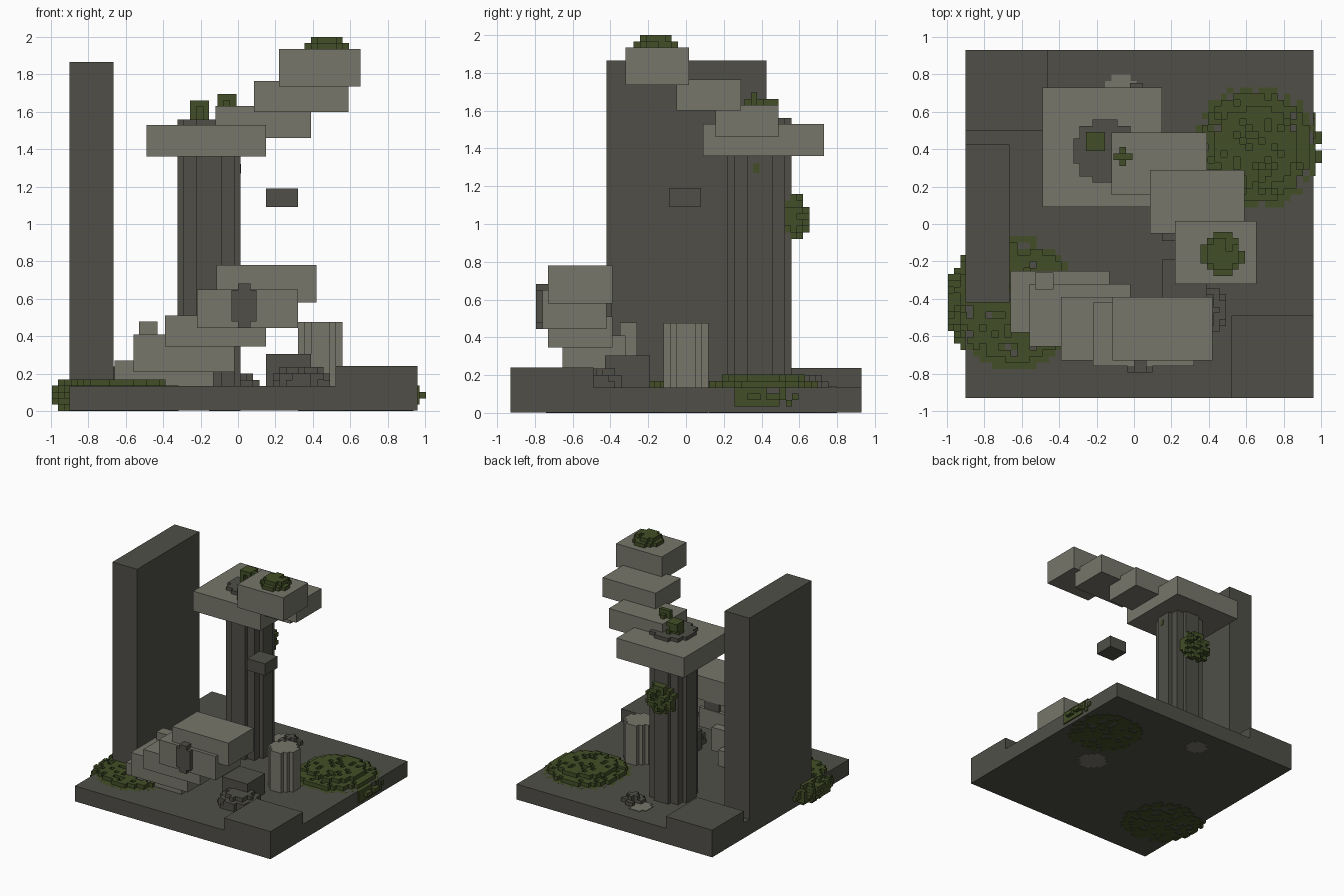
import bpy, bmesh, random
from mathutils import Vector

random.seed(7)
if "Cube" in bpy.data.objects:
    bpy.data.objects.remove(bpy.data.objects["Cube"])

V = 0.0338  # voxel size


def material(name, rgb):
    m = bpy.data.materials.new(name)
    m.use_nodes = True
    m.diffuse_color = (*rgb, 1)
    m.node_tree.nodes["Principled BSDF"].inputs["Base Color"].default_value = (*rgb, 1)
    return m


DARK = material("dark_stone", (0.080, 0.078, 0.064))
LIGHT = material("light_stone", (0.184, 0.181, 0.146))
MOSS = material("moss_green", (0.055, 0.078, 0.021))


def finish(name, bm, mat):
    me = bpy.data.meshes.new(name)
    bm.normal_update()
    bm.to_mesh(me)
    bm.free()
    me.materials.append(mat)
    ob = bpy.data.objects.new(name, me)
    bpy.context.collection.objects.link(ob)
    return ob


def box(name, mat, x, y, z):
    """Box from (min, max) ranges on each axis."""
    bm = bmesh.new()
    bmesh.ops.create_cube(bm, size=1)
    for v in bm.verts:
        v.co = [r[0] + (c + 0.5) * (r[1] - r[0]) for c, r in zip(v.co, (x, y, z))]
    return finish(name, bm, mat)


def voxels(name, mat, cells, origin, size=(V, V, V), merge=False):
    """Exposed faces of a set of integer cells; merge joins coplanar faces."""
    bm = bmesh.new()
    verts = {}

    def vert(p):
        if p not in verts:
            verts[p] = bm.verts.new([o + c * s for o, c, s in zip(origin, p, size)])
        return verts[p]

    for c in sorted(cells):
        for a in range(3):
            u, w = (a + 1) % 3, (a + 2) % 3
            for d in (0, 1):
                n = list(c)
                n[a] += 2 * d - 1
                if tuple(n) in cells:
                    continue
                quad = []
                for du, dw in ((0, 0), (1, 0), (1, 1), (0, 1)):
                    p = list(c)
                    p[a] += d
                    p[u] += du
                    p[w] += dw
                    quad.append(vert(tuple(p)))
                bm.faces.new(quad if d else quad[::-1])
    if merge:
        bmesh.ops.dissolve_limit(bm, angle_limit=0.01, verts=bm.verts[:], edges=bm.edges[:])
    return finish(name, bm, mat)


def drum(name, mat, cx, cy, n, z0, z1):
    """Stepped round column, n voxels across."""
    h = n / 2
    cells = {(i, j, 0) for i in range(n) for j in range(n)
             if (i + 0.5 - h) ** 2 + (j + 0.5 - h) ** 2 <= (h + 0.05) ** 2}
    return voxels(name, mat, cells, (cx - h * V, cy - h * V, z0), (V, V, z1 - z0), True)


def clump(name, mat, centre, radii, keep, zmin=-9, zmax=9):
    """Ragged voxel ellipsoid; keep is the share of cells that remain."""
    n = [int(r / V) + 1 for r in radii]
    cells = set()
    for i in range(-n[0], n[0] + 1):
        for j in range(-n[1], n[1] + 1):
            for k in range(-n[2], n[2] + 1):
                q = sum((c * V / r) ** 2 for c, r in zip((i, j, k), radii))
                z = centre[2] + k * V
                if q <= 1 and zmin <= z - V / 2 and z + V / 2 <= zmax and random.random() < keep:
                    cells.add((i, j, k))
    return voxels(name, mat, cells, Vector(centre) - Vector((V, V, V)) / 2)


# Ground slab, corner slabs and tall wall
box("ground_slab", DARK, (-0.9, 0.96), (-0.93, 0.93), (0.003, 0.135))
box("front_corner_slab", DARK, (0.52, 0.96), (-0.93, -0.49), (0.1, 0.24))
box("back_corner_slab", DARK, (-0.9, -0.46), (0.5, 0.93), (0.1, 0.237))
box("tall_wall", DARK, (-0.9, -0.665), (-0.42, 0.425), (0.1, 1.865))

# Columns
drum("main_column", DARK, -0.155, 0.39, 10, 0.1, 1.56)
drum("broken_column", LIGHT, 0.44, 0.0, 7, 0.0, 0.475)
drum("column_foot", LIGHT, -0.07, 0.715, 5, 0.0, 0.14)

# Upper stair of overlapping slabs
for i, (x, y, z) in enumerate([
        ((-0.49, 0.15), (0.09, 0.73), (1.36, 1.53)),
        ((-0.12, 0.39), (0.155, 0.49), (1.46, 1.63)),
        ((0.085, 0.59), (-0.05, 0.29), (1.60, 1.765)),
        ((0.22, 0.655), (-0.32, 0.015), (1.735, 1.935))]):
    box(f"upper_slab_{i + 1}", LIGHT, x, y, z)

# Lower stair of overlapping slabs
for i, (x, y, z) in enumerate([
        ((-0.66, -0.13), (-0.58, -0.25), (0.1, 0.27)),
        ((-0.56, -0.02), (-0.655, -0.32), (0.21, 0.41)),
        ((-0.39, 0.15), (-0.73, -0.39), (0.345, 0.51)),
        ((-0.22, 0.32), (-0.76, -0.42), (0.445, 0.65)),
        ((-0.115, 0.42), (-0.73, -0.39), (0.58, 0.78))]):
    box(f"lower_slab_{i + 1}", LIGHT, x, y, z)
box("stair_block", LIGHT, (-0.53, -0.43), (-0.35, -0.26), (0.25, 0.478))

# Rounded dark stone running through the stair
stone = {(i, 0, k) for i in range(4) for k in range(7)
         if not (i in (0, 3) and k in (0, 6))}
voxels("stair_stone", DARK, stone, (-0.035, -0.795, 0.445), (V, 0.4, V), True)

# Loose blocks and rubble
box("ground_block", DARK, (0.15, 0.39), (-0.43, -0.19), (0.1, 0.305))
box("floating_block", DARK, (0.15, 0.32), (-0.09, 0.08), (1.09, 1.19))
clump("front_rubble", DARK, (0.34, -0.46, 0.15), (0.16, 0.16, 0.09), 0.92, 0.09)
clump("back_rubble", DARK, (0.03, 0.67, 0.15), (0.09, 0.08, 0.04), 0.9, 0.09)

# Moss patches on the ground
clump("right_moss", MOSS, (0.65, 0.41, 0.0845), (0.35, 0.35, 0.13), 0.78, -0.001, 0.21)
clump("left_moss", MOSS, (-0.64, -0.42, 0.0845), (0.37, 0.37, 0.13), 0.72, -0.001, 0.178)

# Moss on the stonework
clump("slab_top_moss", MOSS, (0.475, -0.16, 1.95), (0.12, 0.12, 0.055), 0.88, 1.93, 2.003)
clump("capital_moss", MOSS, (-0.205, 0.44, 1.61), (0.06, 0.06, 0.065), 0.85)
clump("slab_moss", MOSS, (-0.06, 0.36, 1.645), (0.05, 0.04, 0.05), 0.9)
clump("column_vine", MOSS, (-0.17, 0.57, 1.04), (0.125, 0.09, 0.125), 0.72)
box("column_sprig", MOSS, (0.0, 0.017), (0.355, 0.389), (1.27, 1.32))
